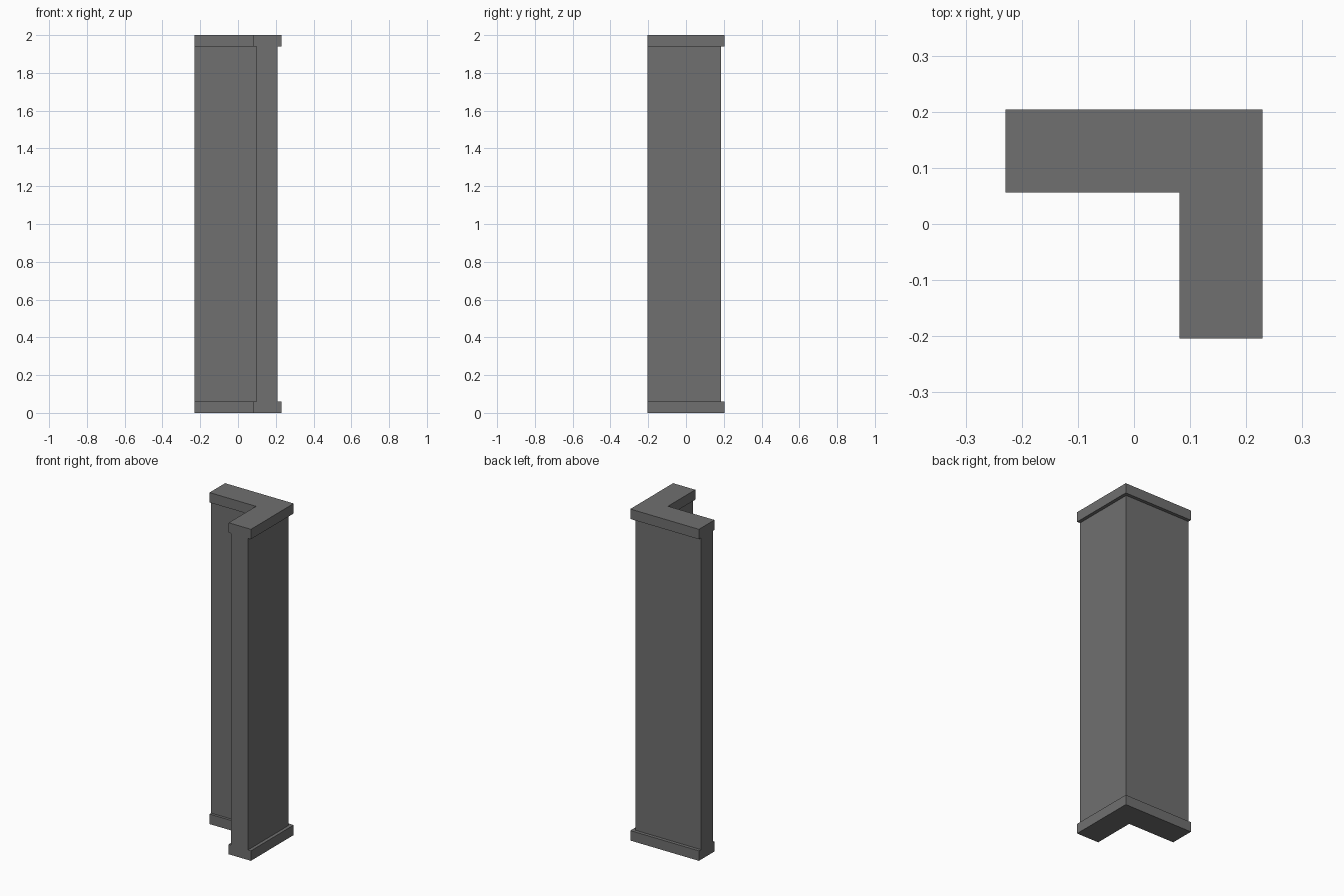
import bpy, bmesh

if "Cube" in bpy.data.objects:
    bpy.data.objects.remove(bpy.data.objects["Cube"])

HX, HY = 0.229, 0.204      # half extents of the L footprint
DEPTH, INSET_OUT, INSET_IN = 0.148, 0.02, 0.016
H, CAP = 2.0, 0.06

# Cross-section: (distance in from the outer face, height)
a, b = INSET_OUT, DEPTH - INSET_IN
profile = [(0, 0), (DEPTH, 0), (DEPTH, CAP), (b, CAP), (b, H - CAP), (DEPTH, H - CAP),
           (DEPTH, H), (0, H), (0, H - CAP), (a, H - CAP), (a, CAP), (0, CAP)]

# Sweep the section along the L path with a mitred corner
bm = bmesh.new()
left = [bm.verts.new((-HX, HY - d, z)) for d, z in profile]
corner = [bm.verts.new((HX - d, HY - d, z)) for d, z in profile]
front = [bm.verts.new((HX - d, -HY, z)) for d, z in profile]
n = len(profile)
for r0, r1 in ((left, corner), (corner, front)):
    for i in range(n):
        j = (i + 1) % n
        bm.faces.new((r0[i], r0[j], r1[j], r1[i]))
# Flush end faces
bm.faces.new(left)
bm.faces.new(front[::-1])
bmesh.ops.recalc_face_normals(bm, faces=bm.faces)

mesh = bpy.data.meshes.new("corner_pillar")
bm.to_mesh(mesh)
bm.free()
mat = bpy.data.materials.new("dark grey")
mat.diffuse_color = (0.16, 0.16, 0.16, 1)
mat.use_nodes = True
mat.node_tree.nodes["Principled BSDF"].inputs["Base Color"].default_value = mat.diffuse_color
mesh.materials.append(mat)
bpy.context.collection.objects.link(bpy.data.objects.new("corner_pillar", mesh))
